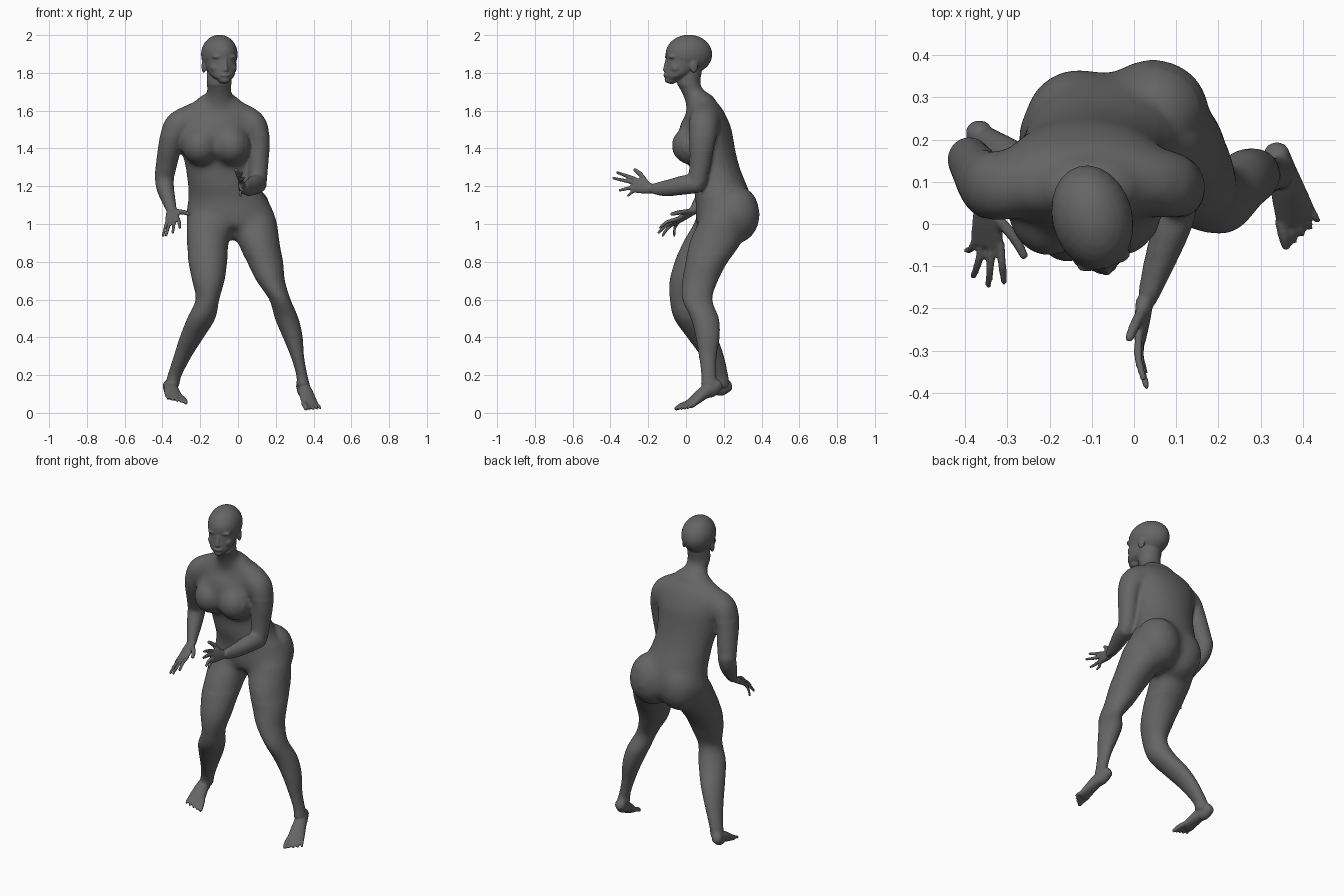
import bpy, bmesh, math
from mathutils import Vector, Matrix

SEG = 24
bm = bmesh.new()


def spline(pts, steps=5):
    """Catmull-Rom through tuples of any length."""
    v = [Vector(p) for p in pts]
    v = [v[0] * 2 - v[1]] + v + [v[-1] * 2 - v[-2]]
    out = []
    for i in range(1, len(v) - 2):
        a, b, c, d = v[i - 1:i + 3]
        for s in range(steps):
            t = s / steps
            out.append(0.5 * (2 * b + (c - a) * t + (2 * a - 5 * b + 4 * c - d) * t * t
                              + (3 * b - a - 3 * c + d) * t ** 3))
    return out + [v[-2]]


def tube(pts, side=None, mat=Matrix()):
    """Loft of ellipses (x, y, z, half_a, half_b) with rounded ends.
    Rings stay horizontal unless a side direction for half_a is given."""
    path = spline(pts)
    rings = []
    for i, p in enumerate(path):
        c = Vector(p[:3])
        t = Vector(path[min(i + 1, len(path) - 1)][:3]) - Vector(path[max(i - 1, 0)][:3])
        if side is None:
            t = Vector((0, 0, math.copysign(1, t.z)))
            u, w = Vector((1, 0, 0)), Vector((0, 1, 0))
        else:
            t.normalize()
            u = Vector(side)
            u = (u - t * u.dot(t)).normalized()
            w = t.cross(u)
        rings.append((c, t, u * p[3], w * p[4], min(p[3], p[4])))

    def cap(r, sign):
        return [(r[0] + r[1] * sign * r[4] * 0.7 * math.sin(a), r[1],
                 r[2] * math.cos(a), r[3] * math.cos(a), 0) for a in (0.4, 0.8, 1.15, 1.45)]
    rings = cap(rings[0], -1)[::-1] + rings + cap(rings[-1], 1)
    loops = []
    for c, t, u, w, r in rings:
        loops.append([bm.verts.new(mat @ (c + u * math.cos(k * math.tau / SEG)
                      + w * math.sin(k * math.tau / SEG))) for k in range(SEG)])
    faces = [bm.faces.new(loops[0]), bm.faces.new(loops[-1])]
    for a, b in zip(loops, loops[1:]):
        for k in range(SEG):
            n = (k + 1) % SEG
            faces.append(bm.faces.new((a[k], a[n], b[n], b[k])))
    bmesh.ops.recalc_face_normals(bm, faces=faces)


def ball(c, r, mat=Matrix()):
    m = mat @ Matrix.Translation(c) @ Matrix.Diagonal((*r, 1))
    bmesh.ops.create_uvsphere(bm, u_segments=24, v_segments=16, radius=1, matrix=m)


def digit(a, b, c, r):
    """Finger or toe bent through three points."""
    tube([(*a, r, r), (*b, r * 0.95, r * 0.95), (*c, r * 0.75, r * 0.75)], side=(0.3, 0.2, 1))


def skin_object(name, voxel, rounds):
    """Object of everything built so far, fused into one softened skin."""
    mesh = bpy.data.meshes.new(name)
    bm.to_mesh(mesh)
    bm.clear()
    ob = bpy.data.objects.new(name, mesh)
    bpy.context.collection.objects.link(ob)
    fuse = ob.modifiers.new("fuse", 'REMESH')
    fuse.mode = 'VOXEL'
    fuse.voxel_size = voxel
    fuse.use_smooth_shade = True
    soften = ob.modifiers.new("soften", 'SMOOTH')
    soften.factor = .5
    soften.iterations = rounds
    return ob


# Torso from crotch to collar
tube([(-.025, .18, .965, .11, .07), (-.03, .20, .99, .225, .14), (-.04, .205, 1.05, .236, .155),
      (-.055, .20, 1.13, .21, .15), (-.08, .18, 1.2, .186, .145), (-.10, .155, 1.3, .18, .13),
      (-.11, .13, 1.4, .192, .13), (-.115, .115, 1.5, .21, .128), (-.115, .105, 1.57, .22, .11),
      (-.11, .098, 1.62, .185, .088), (-.105, .085, 1.65, .12, .072)])
# Buttocks, chest and breasts
ball((-.13, .24, 1.05), (.13, .128, .155))
ball((.045, .262, 1.05), (.135, .13, .155))
ball((-.115, .05, 1.47), (.17, .09, .13))
for x in (-.2, -.035):
    ball((x, .034, 1.415), (.1, .114, .105))
# Neck
tube([(-.10, .09, 1.61, .10, .085), (-.10, .05, 1.68, .07, .066), (-.10, .015, 1.74, .066, .062),
      (-.10, .02, 1.81, .066, .065)])

# Legs, hip to ankle
tube([(-.155, .165, 1.0, .12, .125), (-.16, .115, .9, .112, .135), (-.16, .052, .8, .103, .112),
      (-.157, .01, .7, .086, .097), (-.162, -.008, .6, .063, .078), (-.195, .02, .5, .075, .084),
      (-.245, .085, .4, .064, .08), (-.293, .14, .3, .048, .062), (-.335, .18, .2, .038, .044),
      (-.348, .187, .15, .038, .044)])
tube([(.09, .185, 1.0, .12, .125), (.11, .155, .9, .112, .14), (.143, .11, .8, .096, .112),
      (.173, .075, .7, .076, .095), (.222, .06, .6, .057, .08), (.258, .10, .5, .063, .075),
      (.29, .115, .4, .053, .064), (.314, .115, .3, .036, .048), (.338, .12, .2, .030, .040),
      (.345, .125, .15, .036, .047)])

# Arms, shoulder to wrist
tube([(-.26, .095, 1.55, .08, .08), (-.325, .09, 1.515, .074, .085), (-.357, .10, 1.43, .062, .078),
      (-.376, .13, 1.33, .057, .064), (-.391, .152, 1.25, .052, .054)], side=(1, 0, .3))
tube([(-.39, .157, 1.265, .052, .052), (-.387, .137, 1.2, .048, .052), (-.37, .09, 1.135, .039, .043),
      (-.35, .04, 1.07, .028, .026)], side=(1, 0, 0))
tube([(.035, .10, 1.555, .08, .08), (.088, .092, 1.515, .073, .083), (.112, .085, 1.43, .057, .068),
      (.107, .075, 1.32, .054, .057), (.105, .06, 1.22, .048, .05)], side=(1, 0, -.3))
tube([(.108, .063, 1.212, .048, .047), (.09, .0, 1.208, .052, .048), (.055, -.10, 1.19, .044, .038),
      (.025, -.19, 1.185, .034, .024)], side=(0, 0, 1))

# Blend trunk, limbs and neck, softest around hips, chest and shoulders
rough = skin_object("rough", .01, 4)
smooth = bpy.data.meshes.new_from_object(rough.evaluated_get(bpy.context.evaluated_depsgraph_get()))
bpy.data.objects.remove(rough)
bm.from_mesh(smooth)
trunk = [v for v in bm.verts if .84 < v.co.z < 1.73
         and (v.co.z > 1.47 or -.3 < v.co.x < .05 or (v.co.z < 1.13 and v.co.y > 0 and v.co.x > -.3))]
for _ in range(22):
    bmesh.ops.smooth_vert(bm, verts=trunk, factor=.5, use_axis_x=True, use_axis_y=True, use_axis_z=True)

# Head, turned a little to its left
turn = Matrix.Translation((-.1, .02, 0)) @ Matrix.Rotation(math.radians(15), 4, 'Z') \
    @ Matrix.Translation((0, -.02, 0))
tube([(0, -.08, 1.762, .034, .03), (0, -.063, 1.778, .056, .052), (0, -.04, 1.80, .069, .076),
      (0, -.002, 1.85, .083, .109), (0, .015, 1.9, .092, .122)], mat=turn)
ball((0, .015, 1.898), (.095, .126, .104), turn)
tube([(0, -.113, 1.815, .016, .014), (0, -.11, 1.835, .011, .013), (0, -.104, 1.87, .009, .010)], mat=turn)
ball((0, -.112, 1.787), (.026, .012, .010), turn)
ball((0, -.098, 1.762), (.024, .02, .016), turn)                  # chin
for s in (-1, 1):
    ball((s * .034, -.088, 1.885), (.032, .019, .012), turn)      # brow
    ball((s * .042, -.066, 1.826), (.03, .032, .028), turn)       # cheek
    ball((s * .033, -.087, 1.861), (.016, .011, .008), turn)      # eye
    ball((s * .084, .02, 1.835), (.011, .022, .036), turn)        # ear


def foot(heel, ball_pt, toe, across):
    """Wedge from heel to ball of foot, with five toes fanned out."""
    h, b, t = Vector(heel), Vector(ball_pt), Vector(toe)
    s = Vector(across).normalized()
    mid = h.lerp(b, .5) + Vector((0, 0, .008))
    tube([(*h, .030, .034), (*h.lerp(b, .25), .034, .041), (*mid, .039, .034),
          (*b, .049, .021), (*b.lerp(t, .25), .047, .015)], side=s)
    for i in range(5):
        k = (i - 2) / 2
        root = b + s * k * .038
        tip = t + s * k * .046 - (t - b) * .4 * (i / 4) ** 1.5
        digit(root, root.lerp(tip, .6) + Vector((0, 0, .004)), tip, .0145 if i == 0 else .0095)


foot((.337, .168, .148), (.382, .022, .048), (.402, -.034, .016), (.9, .42, -.1))
foot((-.368, .222, .146), (-.34, .075, .088), (-.318, .008, .058), (-.93, -.3, .1))


def hand(wrist, knuckle, across, tips, thumb, lift):
    """Flat palm with four fingers reaching to tips, and a thumb."""
    w, k, s = Vector(wrist), Vector(knuckle), Vector(across).normalized()
    tube([(*w, .028, .021), (*w.lerp(k, .5), .037, .018), (*k, .041, .013)], side=s)
    for i, tip in enumerate(tips):
        root = k + s * (.033 - .022 * i)
        tip = Vector(tip)
        digit(root, root.lerp(tip, .5) + Vector(lift), tip, .0102 if i < 3 else .009)
    th = Vector(thumb)
    base = w.lerp(k, .25) + s * .02
    digit(base, base.lerp(th, .55) + s * .008, th, .0135)


hand((-.35, .045, 1.075), (-.347, -.045, 1.017), (1, -.05, .35),
     ((-.308, -.138, .98), (-.345, -.147, .953), (-.381, -.125, .938), (-.397, -.062, .935)),
     (-.26, -.076, 1.052), (0, -.008, .006))
hand((.025, -.185, 1.187), (.014, -.275, 1.207), (-.1, .15, 1),
     ((.022, -.366, 1.273), (.03, -.386, 1.243), (.026, -.352, 1.178), (.015, -.308, 1.148)),
     (-.012, -.272, 1.288), (-.006, 0, 0))

# Fuse head, hands and feet onto the body as one continuous skin
body = skin_object("body", .0055, 4)
skin = bpy.data.materials.new("dark grey")
skin.diffuse_color = (.13, .13, .13, 1)
body.data.materials.append(skin)
bm.free()
